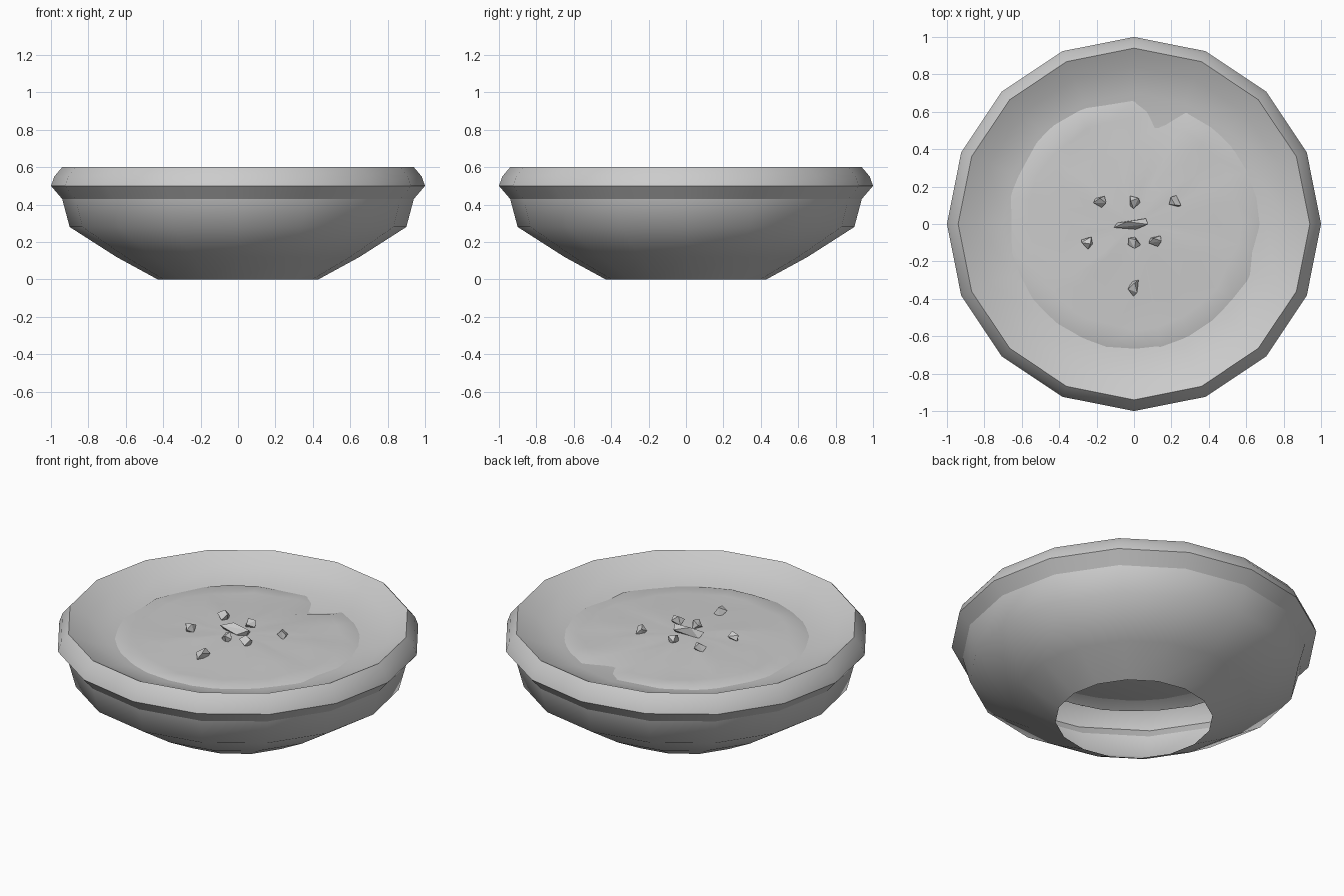
import bpy, bmesh, math, random
from mathutils import Vector

if "Cube" in bpy.data.objects:
    bpy.data.objects.remove(bpy.data.objects["Cube"])

random.seed(4)


def finish(name, bm, smooth):
    for f in bm.faces:
        f.smooth = smooth
    me = bpy.data.meshes.new(name)
    bm.to_mesh(me)
    bm.free()
    ob = bpy.data.objects.new(name, me)
    bpy.context.collection.objects.link(ob)
    return ob


def lathe(profile, sides, jitter=None):
    """Revolve (radius, z) points; radius 0 closes to a single point."""
    bm = bmesh.new()
    rings = []
    for r, z in profile:
        if r == 0:
            rings.append([bm.verts.new((0, 0, z))] * sides)
            continue
        ring = []
        for i in range(sides):
            a = 2 * math.pi * i / sides
            p = Vector((r * math.cos(a), r * math.sin(a), z))
            ring.append(bm.verts.new(jitter(p) if jitter else p))
        rings.append(ring)
    for lo, hi in zip(rings, rings[1:]):
        for i in range(sides):
            j = (i + 1) % sides
            quad = list(dict.fromkeys((lo[i], lo[j], hi[j], hi[i])))
            bm.faces.new(quad)
    return bm


# Bowl: open foot, flared rim, shallow inner dish, all one shell
bowl_profile = [(0.43, 0), (0.65, 0.12), (0.90, 0.28), (0.94, 0.43), (1.0, 0.5),
                (0.982, 0.55), (0.94, 0.6), (0.84, 0.548), (0.70, 0.505),
                (0.40, 0.475), (0, 0.465)]
bm = lathe(bowl_profile, 16)
for e in bm.edges:
    za, zb = (v.co.z for v in e.verts)
    if abs(za - zb) < 1e-5 and any(abs(za - s) < 1e-4 for s in (0.43, 0.5, 0.6)):
        e.smooth = False
finish("bowl", bm, True)


# Filling: uneven low mound that sinks into the dish at its edge
def uneven(p):
    p = p + Vector((random.uniform(-.015, .015), random.uniform(-.015, .015),
                    random.uniform(-.005, .005)))
    if (p.xy - Vector((0.12, 0.58))).length < 0.1:
        p.z -= 0.03
    return p


filling_profile = [(0.74, 0.475), (0.66, 0.507), (0.56, 0.511), (0.42, 0.515),
                   (0.22, 0.524), (0, 0.53)]
finish("filling", lathe(filling_profile, 28, uneven), True)


# Chunks: small faceted lumps resting on the filling
def chunk(name, loc, size, turn):
    bm = bmesh.new()
    for k in range(7):
        a = 2.4 * k + random.uniform(-.3, .3)
        z = -1 + 2 * (k + 0.5) / 7
        r = math.sqrt(1 - z * z)
        bm.verts.new((r * math.cos(a) * size[0], r * math.sin(a) * size[1], z * size[2]))
    bmesh.ops.convex_hull(bm, input=bm.verts)
    ob = finish(name, bm, False)
    ob.location = loc
    ob.rotation_euler = (0, 0, turn)


chunk("large_chunk", (-0.01, 0, 0.545), (0.11, 0.032, 0.04), 0.08)
small = [(-0.18, 0.12, 0.54), (0, 0.12, 0.54), (0.22, 0.12, 0.535),
         (-0.25, -0.10, 0.535), (0, -0.10, 0.545), (0.115, -0.09, 0.545)]
for n, loc in enumerate(small):
    chunk(f"small_chunk_{n + 1}", loc, (0.04, 0.035, 0.035), n * 1.3)
chunk("front_chunk", (0, -0.34, 0.53), (0.033, 0.05, 0.04), -0.2)
